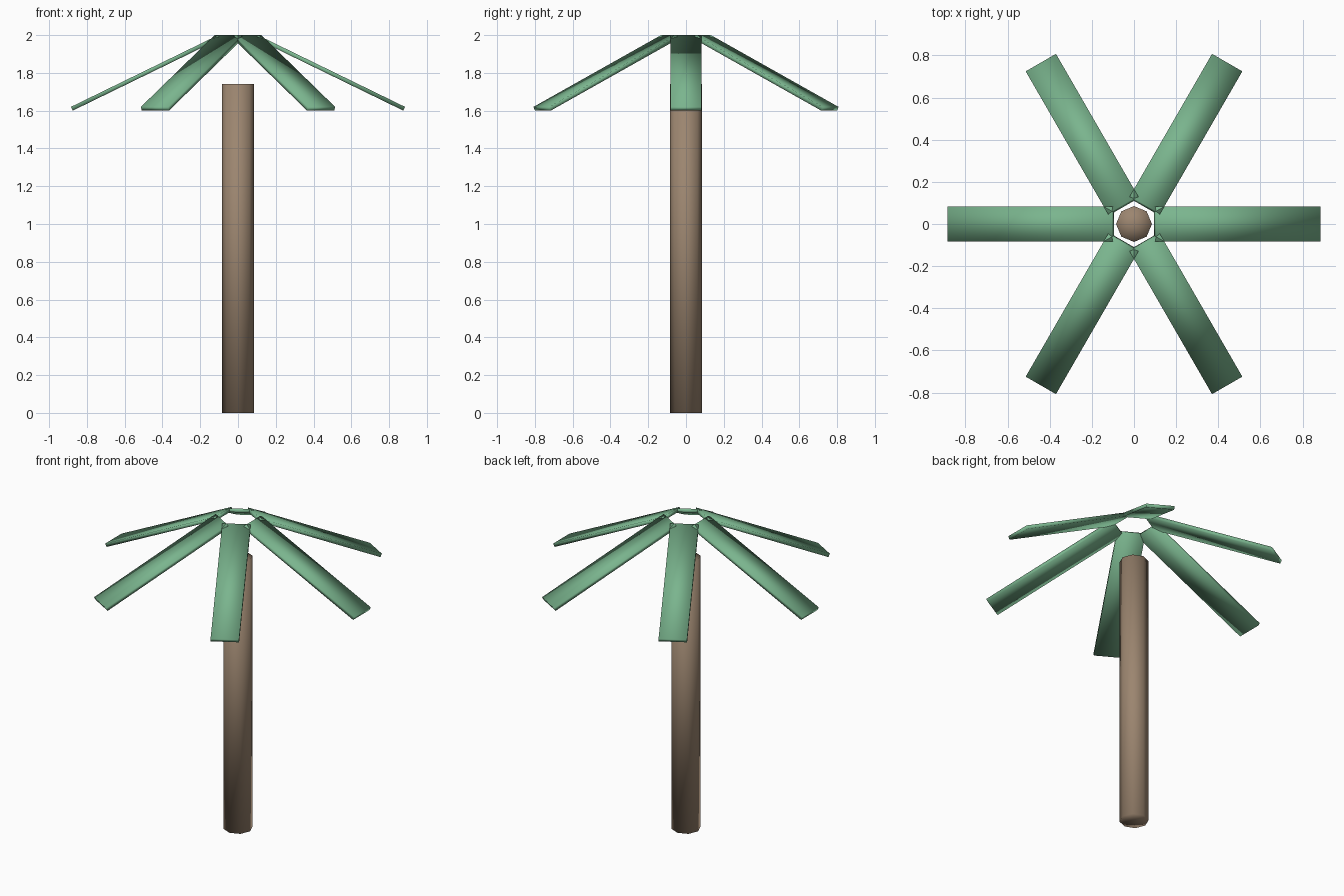
import bpy
from math import atan2, hypot, radians
from mathutils import Matrix, Vector

default_cube = bpy.data.objects.get("Cube")
if default_cube:
    bpy.data.objects.remove(default_cube, do_unlink=True)


def make_material(name, rgb):
    mat = bpy.data.materials.new(name)
    mat.use_nodes = True
    mat.diffuse_color = (*rgb, 1)
    mat.node_tree.nodes["Principled BSDF"].inputs["Base Color"].default_value = (*rgb, 1)
    return mat


def finish(name, mat):
    obj = bpy.context.object
    obj.name = name
    obj.data.materials.append(mat)
    # The soft, fully smooth shading runs over all edges
    bpy.ops.object.shade_smooth()
    return obj


bark = make_material("bark brown", (0.33, 0.235, 0.16))
leaf = make_material("leaf green", (0.195, 0.46, 0.27))

# Trunk: eight-sided post
TRUNK_HEIGHT = 1.74
bpy.ops.mesh.primitive_cylinder_add(vertices=8, radius=0.085, depth=TRUNK_HEIGHT,
                                    end_fill_type='TRIFAN',
                                    location=(0, 0, TRUNK_HEIGHT / 2))
finish("trunk", bark)

# Fronds: six thin sloping slabs in a ring that is open in the middle
inner = Vector((0.1, 0, 1.99))
outer = Vector((0.88, 0, 1.61))
run = outer - inner
length = hypot(run.x, run.z)
slope = atan2(-run.z, run.x)
WIDTH, THICKNESS = 0.166, 0.022

for i in range(6):
    bpy.ops.mesh.primitive_cube_add(size=1)
    frond = finish(f"frond_{i + 1}", leaf)
    frond.data.transform(Matrix.Rotation(radians(60 * i), 4, 'Z')
                         @ Matrix.Translation((inner + outer) / 2)
                         @ Matrix.Rotation(slope, 4, 'Y')
                         @ Matrix.Diagonal((length, WIDTH, THICKNESS, 1)))
